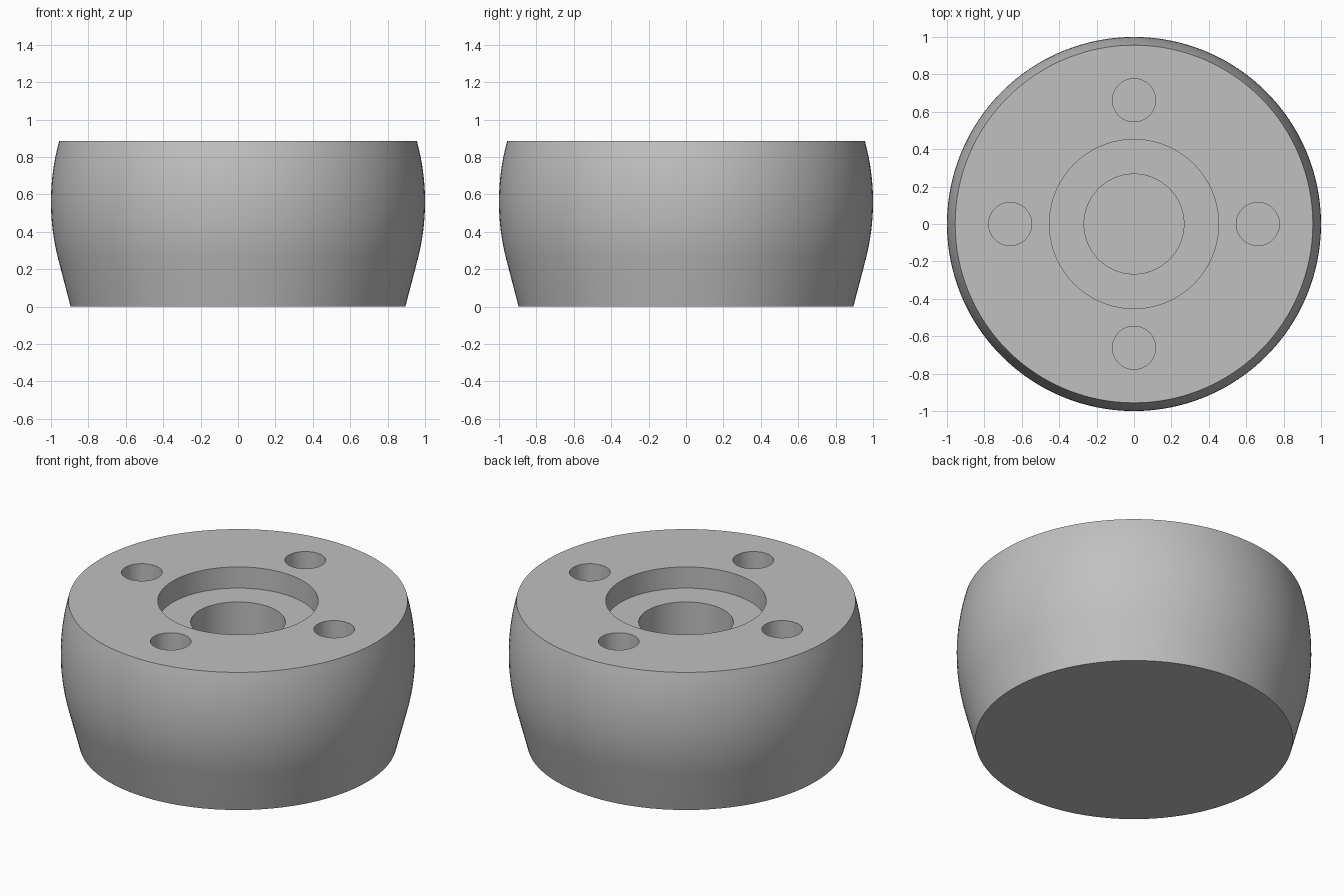
import bpy, bmesh, math

cube = bpy.data.objects.get("Cube")
if cube:
    bpy.data.objects.remove(cube, do_unlink=True)

SEGMENTS = 128
TOP, BULGE_Z, BULGE_R = 0.885, 0.56, 1.23

grey = bpy.data.materials.new("plain_grey")
grey.use_nodes = True
colour = (0.53, 0.53, 0.53, 1)
grey.diffuse_color = colour
grey.node_tree.nodes["Principled BSDF"].inputs["Base Color"].default_value = colour


def lathe(name, profile):
    """Spin a radius/height profile, running axis to axis, into a solid."""
    bm = bmesh.new()
    verts = [bm.verts.new((r, 0, z)) for r, z in profile]
    edges = [bm.edges.new(pair) for pair in zip(verts, verts[1:])]
    bmesh.ops.spin(bm, geom=verts + edges, cent=(0, 0, 0), axis=(0, 0, 1),
                   angle=math.tau, steps=SEGMENTS, use_merge=True)
    bmesh.ops.remove_doubles(bm, verts=bm.verts, dist=0.0001)
    bmesh.ops.recalc_face_normals(bm, faces=bm.faces)
    mesh = bpy.data.meshes.new(name)
    bm.to_mesh(mesh)
    bm.free()
    mesh.materials.append(grey)
    obj = bpy.data.objects.new(name, mesh)
    bpy.context.collection.objects.link(obj)
    return obj


# Barrel wall: straight taper below, circular bulge above
def wall_radius(z):
    return 1 - BULGE_R + math.sqrt(BULGE_R ** 2 - (z - BULGE_Z) ** 2)


taper_top = 0.25
wall = [(wall_radius(taper_top + (TOP - taper_top) * i / 20),
         taper_top + (TOP - taper_top) * i / 20) for i in range(21)]

# Body with a stepped blind bore in its top
bore = [(0.452, TOP), (0.452, 0.753), (0.267, 0.753), (0.267, 0.35), (0, 0.35)]
body = lathe("bumper_body", [(0, 0), (0.895, 0)] + wall + bore)

# Four blind bolt holes
for i in range(4):
    angle = i * math.pi / 2
    cutter = lathe(f"bolt_hole_cutter_{i + 1}",
                   [(0, 0.5), (0.115, 0.5), (0.115, 1), (0, 1)])
    cutter.location = (0.662 * math.cos(angle), 0.662 * math.sin(angle), 0)
    cutter.hide_render = True
    cutter.hide_set(True)
    cut = body.modifiers.new("bolt_hole", 'BOOLEAN')
    cut.operation, cut.solver, cut.object = 'DIFFERENCE', 'EXACT', cutter

# Apply the cuts, then remove the helpers
bpy.context.view_layer.update()
bpy.ops.object.select_all(action='DESELECT')
body.select_set(True)
bpy.context.view_layer.objects.active = body
for cut in list(body.modifiers):
    cutter = cut.object
    bpy.ops.object.modifier_apply(modifier=cut.name)
    bpy.data.objects.remove(cutter, do_unlink=True)

# Smooth round walls with crisp rims
bpy.ops.object.shade_smooth_by_angle(angle=math.radians(30))
